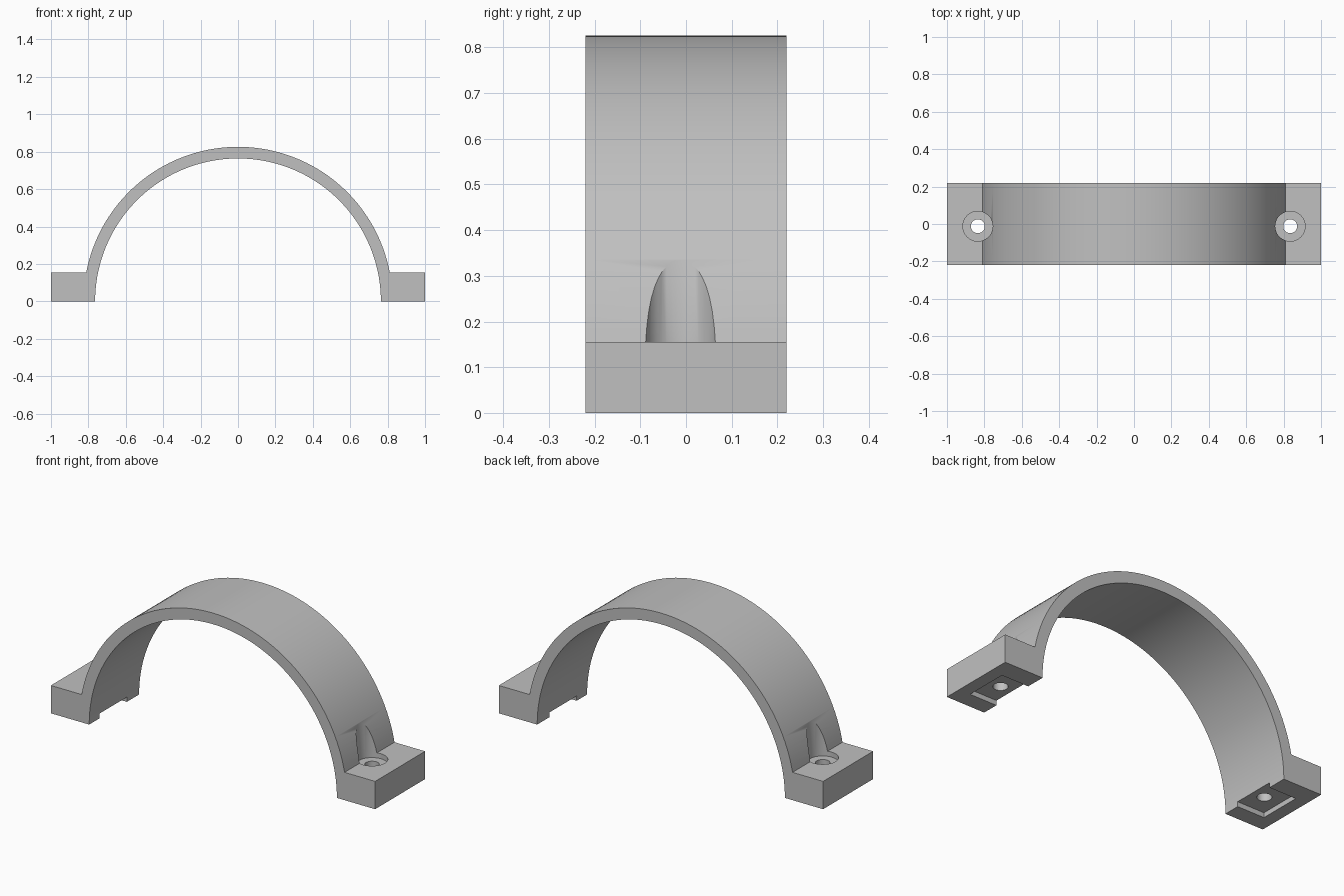
import bpy
import bmesh
from math import asin, pi, sin, cos, radians

OUTER, INNER = 0.826, 0.764      # arch radii
HALF_DEPTH = 0.22
FOOT_TOP = 0.155
BOLT_X, BOLT_Y = 0.835, -0.012
SEGMENTS = 72

if "Cube" in bpy.data.objects:
    bpy.data.objects.remove(bpy.data.objects["Cube"], do_unlink=True)

grey = bpy.data.materials.new("plain grey")
grey.use_nodes = True
colour = (0.53, 0.53, 0.53, 1)
grey.diffuse_color = colour
grey.node_tree.nodes["Principled BSDF"].inputs["Base Color"].default_value = colour


def arc(radius, start, end):
    """Points on a circle in the XZ plane."""
    step = (end - start) / SEGMENTS
    return [(radius * cos(start + i * step), radius * sin(start + i * step))
            for i in range(SEGMENTS + 1)]


def extruded(name, outline, half_depth):
    """Extrude an XZ outline evenly along Y."""
    bm = bmesh.new()
    face = bm.faces.new([bm.verts.new((x, -half_depth, z)) for x, z in outline])
    new = bmesh.ops.extrude_face_region(bm, geom=[face])["geom"]
    moved = [v for v in new if isinstance(v, bmesh.types.BMVert)]
    bmesh.ops.translate(bm, verts=moved, vec=(0, 2 * half_depth, 0))
    bmesh.ops.recalc_face_normals(bm, faces=bm.faces)
    mesh = bpy.data.meshes.new(name)
    bm.to_mesh(mesh)
    bm.free()
    mesh.materials.append(grey)
    obj = bpy.data.objects.new(name, mesh)
    bpy.context.collection.objects.link(obj)
    return obj


def cut(target, cutter):
    """Subtract the cutter from the target and discard it."""
    cutter.hide_render = True
    mod = target.modifiers.new("cut", 'BOOLEAN')
    mod.operation = 'DIFFERENCE'
    mod.solver = 'EXACT'
    mod.object = cutter
    bpy.context.view_layer.objects.active = target
    bpy.ops.object.modifier_apply(modifier=mod.name)
    bpy.data.objects.remove(cutter, do_unlink=True)


def cylinder(name, x, radius, bottom, top):
    bpy.ops.mesh.primitive_cylinder_add(
        vertices=48, radius=radius, depth=top - bottom,
        location=(x, BOLT_Y, (bottom + top) / 2))
    obj = bpy.context.object
    obj.name = name
    obj.data.materials.append(grey)
    return obj


# Half-ring strap with a mounting foot at each end
lift = asin(FOOT_TOP / OUTER)
outline = ([(1, 0), (1, FOOT_TOP)] + arc(OUTER, lift, pi - lift)
           + [(-1, FOOT_TOP), (-1, 0)] + arc(INNER, pi, 0))
clamp = extruded("clamp_strap", outline, HALF_DEPTH)

for side in (-1, 1):
    # Pocket under the foot, open to the inside of the arch
    pocket = extruded("nut_pocket", [(side * 0.7, -0.1), (side * 0.93, -0.1),
                                     (side * 0.93, 0.027), (side * 0.7, 0.027)], 0.12)
    pocket.location.y = BOLT_Y + 0.004
    cut(clamp, pocket)
    # Bolt head recess, running up into the strap, and the through hole
    cut(clamp, cylinder("bolt_recess", side * BOLT_X, 0.08, 0.127, 0.5))
    cut(clamp, cylinder("bolt_hole", side * BOLT_X, 0.037, -0.1, 0.3))

bpy.ops.object.select_all(action='DESELECT')
clamp.select_set(True)
bpy.context.view_layer.objects.active = clamp
bpy.ops.object.shade_smooth_by_angle(angle=radians(30))
